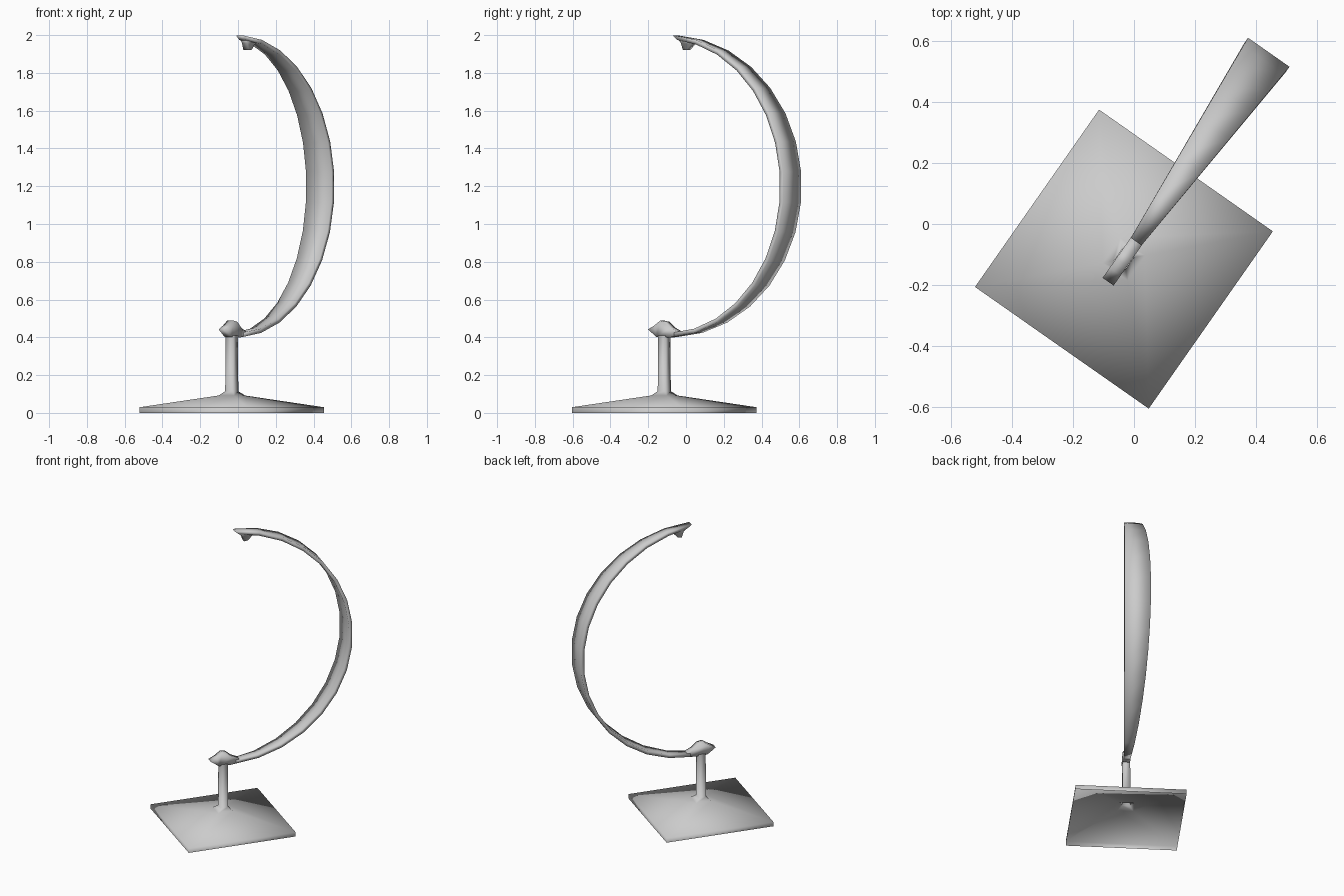
import bpy, bmesh, math
from mathutils import Matrix

cube = bpy.data.objects.get("Cube")
if cube:
    bpy.data.objects.remove(cube, do_unlink=True)

grey = bpy.data.materials.new("light_grey")
grey.use_nodes = True
COLOR = (0.6, 0.6, 0.6, 1)
grey.diffuse_color = COLOR
grey.node_tree.nodes["Principled BSDF"].inputs["Base Color"].default_value = COLOR

# Local frame: x runs along the arm, y across it; the whole stand is turned
TURN = Matrix.Translation((-0.033, -0.115, 0)) @ Matrix.Rotation(math.radians(55), 4, 'Z')


def loft(name, rings, cap_start=True, cap_end=True):
    """Skin equal-sized closed rings into one smooth part."""
    bm = bmesh.new()
    loops = [[bm.verts.new(p) for p in ring] for ring in rings]
    n = len(loops[0])
    for a, b in zip(loops, loops[1:]):
        for i in range(n):
            j = (i + 1) % n
            bm.faces.new((a[i], a[j], b[j], b[i]))
    if cap_start:
        bm.faces.new(loops[0][::-1])
    if cap_end:
        bm.faces.new(loops[-1])
    bmesh.ops.recalc_face_normals(bm, faces=bm.faces)
    for f in bm.faces:
        f.smooth = True
    bm.transform(TURN)
    mesh = bpy.data.meshes.new(name)
    bm.to_mesh(mesh)
    bm.free()
    mesh.materials.append(grey)
    obj = bpy.data.objects.new(name, mesh)
    bpy.context.collection.objects.link(obj)
    return obj


def square(hx, hy, z):
    return [(hx, hy, z), (-hx, hy, z), (-hx, -hy, z), (hx, -hy, z)]


def prism(name, profile, half):
    """Side profile (x, z) given a width across the arm."""
    return loft(name, [[(x, s * half, z) for x, z in profile] for s in (-1, 1)])


# Hollow base with a thin rim, flaring up into the post
loft("base_and_post", [
    square(0.354, 0.347, 0), square(0.354, 0.347, 0.03),
    square(0.05, 0.05, 0.092), square(0.025, 0.025, 0.115),
    square(0.023, 0.023, 0.41)], False, False)

# Lower bearing on top of the post
prism("lower_bearing", [
    (-0.09, 0.442), (-0.035, 0.402), (0.05, 0.4), (0.1, 0.408), (0.1, 0.43),
    (0.055, 0.452), (0.02, 0.482), (-0.012, 0.488), (-0.05, 0.462)], 0.022)

# Curved arm, broad at the middle and narrow at both ends
SEGMENTS = 15
sections = []
for k in range(SEGMENTS + 1):
    phi = 0.04 + (math.pi - 0.09) * k / SEGMENTS
    half = 0.018 + 0.065 * math.sin(phi)
    slant = 0.04 if k == SEGMENTS else 0

    def point(radius, y, angle):
        return (0.03 + radius * math.sin(angle), y, 1.2 - radius * math.cos(angle))

    sections.append([point(0.8, -half, phi), point(0.8, half, phi),
                     point(0.777, half, phi - slant), point(0.777, -half, phi - slant)])
loft("arm", sections)

# Upper pivot peg hanging under the arm tip
prism("upper_pivot", [
    (0.095, 1.985), (0.12, 1.958), (0.133, 1.92), (0.158, 1.922),
    (0.185, 1.95), (0.215, 1.965)], 0.018)
